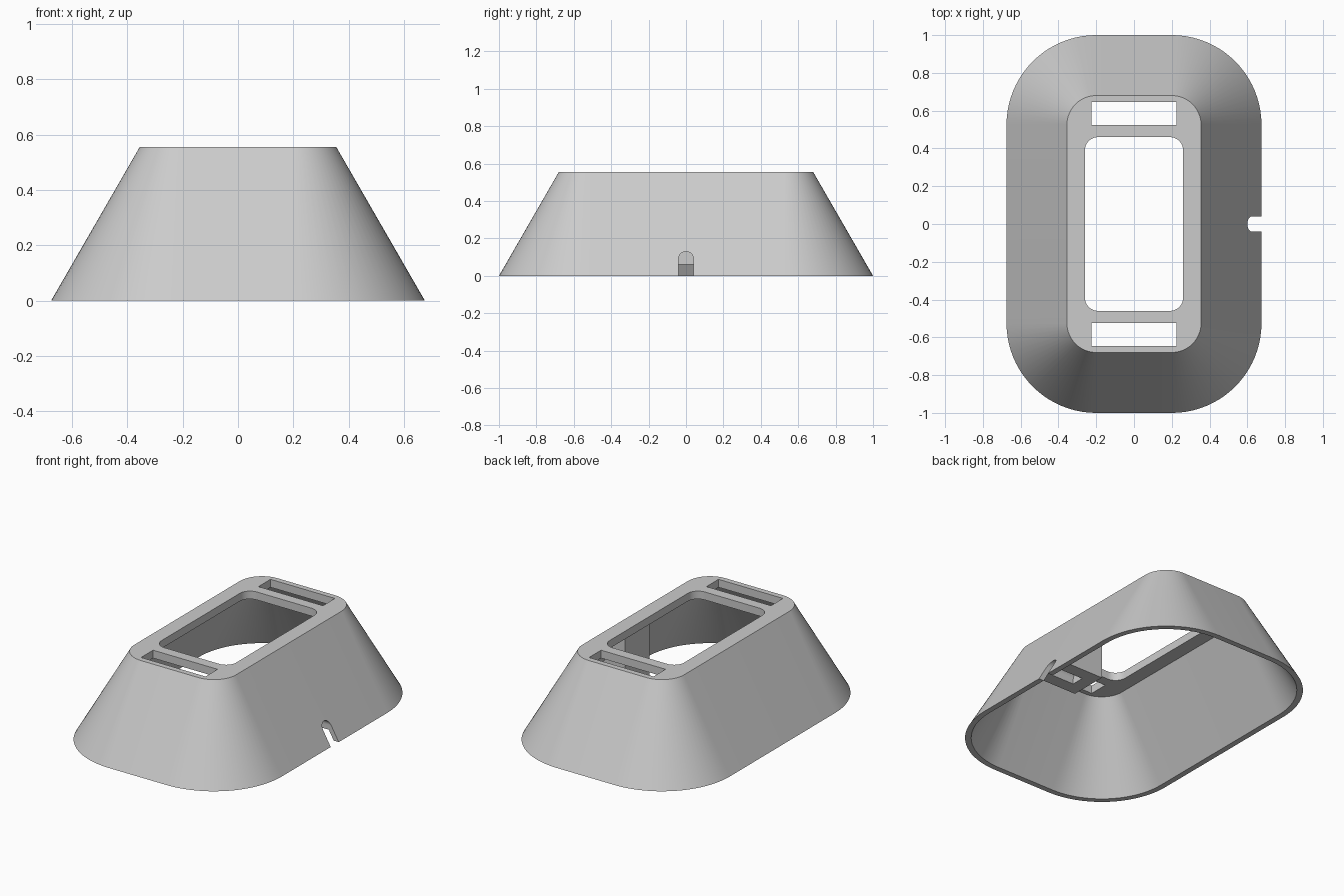
import bpy, bmesh, math

old = bpy.data.objects.get("Cube")
if old:
    bpy.data.objects.remove(old, do_unlink=True)

grey = bpy.data.materials.new("light_grey")
grey.use_nodes = True
colour = (0.6, 0.6, 0.6, 1)
grey.diffuse_color = colour
grey.node_tree.nodes["Principled BSDF"].inputs["Base Color"].default_value = colour

HEIGHT = 0.555
CORE = (0.2, 0.525)      # centres of the rounded corners
BASE_R, TOP_R = 0.475, 0.155
PLATE = 0.05             # top plate thickness
WALL = 0.035


def rounded(cx, cy, r, n=20):
    """Outline of a rounded rectangle with corner centres at +-cx, +-cy."""
    points = []
    for q, (sx, sy) in enumerate([(1, 1), (-1, 1), (-1, -1), (1, -1)]):
        for i in range(n + 1):
            a = math.pi / 2 * (q + i / n)
            points.append((sx * cx + r * math.cos(a), sy * cy + r * math.sin(a)))
    return points


def loft(name, low, high, place):
    """Closed solid between two outlines; place(u, v, end) gives 3D points."""
    bm = bmesh.new()
    a = [bm.verts.new(place(u, v, 0)) for u, v in low]
    b = [bm.verts.new(place(u, v, 1)) for u, v in high]
    for i in range(len(a)):
        j = (i + 1) % len(a)
        bm.faces.new((a[i], a[j], b[j], b[i]))
    bm.faces.new(a[::-1])
    bm.faces.new(b)
    bmesh.ops.recalc_face_normals(bm, faces=bm.faces)
    mesh = bpy.data.meshes.new(name)
    bm.to_mesh(mesh)
    bm.free()
    mesh.materials.append(grey)
    obj = bpy.data.objects.new(name, mesh)
    bpy.context.collection.objects.link(obj)
    return obj


def upright(name, low, high, z0, z1):
    return loft(name, low, high, lambda u, v, e: (u, v, z1 if e else z0))


def box(name, x0, x1, y0, y1, z0, z1):
    outline = [(x0, y0), (x1, y0), (x1, y1), (x0, y1)]
    return upright(name, outline, outline, z0, z1)


def radius(z):
    return BASE_R + (TOP_R - BASE_R) * z / HEIGHT


def frustum(name, inset, z0, z1):
    return upright(name, rounded(*CORE, radius(z0) - inset),
                   rounded(*CORE, radius(z1) - inset), z0, z1)


def combine(target, other, operation):
    mod = target.modifiers.new(other.name, "BOOLEAN")
    mod.operation = operation
    mod.solver = "EXACT"
    mod.object = other
    bpy.context.view_layer.objects.active = target
    bpy.ops.object.modifier_apply(modifier=mod.name)
    bpy.data.objects.remove(other, do_unlink=True)


# Hollow tapered shell
shell = frustum("tapered_housing", 0, 0, HEIGHT)
combine(shell, frustum("cavity", WALL, -0.1, HEIGHT - PLATE), "DIFFERENCE")

# Central opening and the two strap slots in the top plate
opening = rounded(0.19, 0.39, 0.07, 10)
combine(shell, upright("opening", opening, opening, 0.45, 0.7), "DIFFERENCE")
for side in (-1, 1):
    y0, y1 = sorted((side * 0.525, side * 0.645))
    combine(shell, box("slot", -0.225, 0.225, y0, y1, 0.45, 0.7), "DIFFERENCE")

# Cable block inside the left wall, trimmed to the slope
block = box("cable_block", 0.34, 0.8, -0.12, 0.12, 0.06, HEIGHT - 0.02)
combine(block, frustum("trim", 0.015, 0, HEIGHT), "INTERSECT")
combine(shell, block, "UNION")

# Arched cable notch, closed at its inner end
arch = [(-0.04, -0.1), (0.04, -0.1)]
arch += [(0.04 * math.cos(math.pi * i / 16), 0.09 + 0.04 * math.sin(math.pi * i / 16))
         for i in range(17)]
notch = loft("notch", arch, arch, lambda u, v, e: (0.8 if e else 0.42, u, v))
combine(shell, notch, "DIFFERENCE")

# Smooth corners, crisp edges
bpy.ops.object.select_all(action="DESELECT")
shell.select_set(True)
bpy.context.view_layer.objects.active = shell
bpy.ops.object.shade_smooth_by_angle(angle=math.radians(30))
